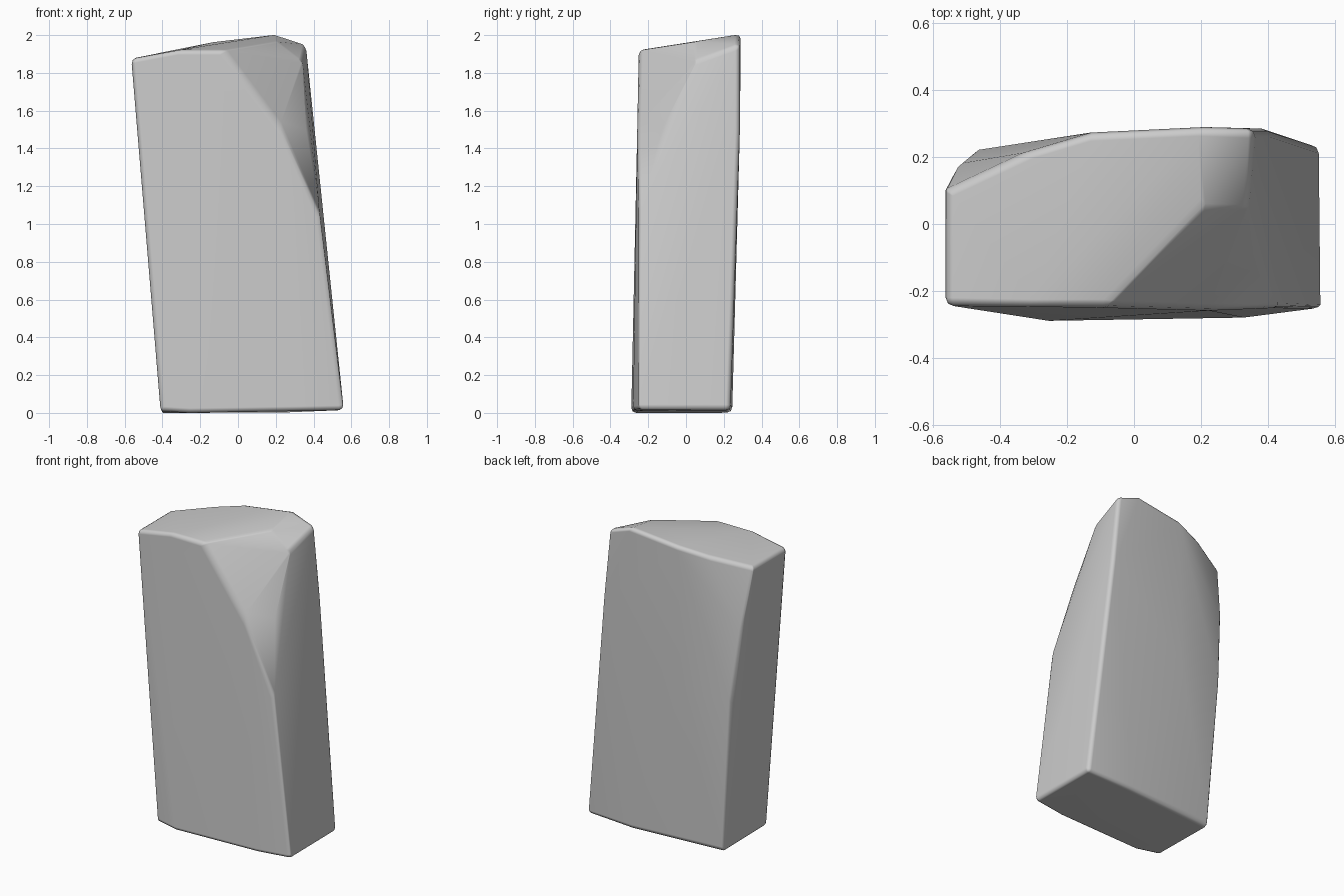
import bpy
import bmesh
from math import radians

cube = bpy.data.objects.get("Cube")
if cube:
    bpy.data.objects.remove(cube)

stone_grey = bpy.data.materials.new("stone_grey")
stone_grey.use_nodes = True
GREY = (0.6, 0.6, 0.6, 1)
stone_grey.diffuse_color = GREY
stone_grey.node_tree.nodes["Principled BSDF"].inputs["Base Color"].default_value = GREY

# Corners of the leaning slab
foot = [(-.41, -.26, .01), (-.25, -.29, 0), (.33, -.28, .01), (.56, -.25, .015),
        (.555, .235, .015), (.2, .245, 0), (-.405, .2, 0)]
middle = [(-.48, -.25, 1), (.44, -.25, 1.02), (.45, .265, 1),
          (-.15, .265, 1), (-.475, .22, 1), (-.525, .18, 1.45)]
top = [(-.565, -.245, 1.875), (-.32, -.25, 1.92), (-.565, .1, 1.875),
       (-.32, .215, 1.925), (-.12, .275, 1.965), (.2, .29, 2.005), (.36, .285, 1.95),
       (.405, .285, 1.5)]
# Broken front corner
break_edge = [(-.08, -.25, 1.92), (.22, -.258, 1.52), (.36, -.13, 1.5),
              (.2, .04, 1.965), (.34, .06, 1.87)]

bm = bmesh.new()
for p in foot + middle + top + break_edge:
    bm.verts.new(p)
hull = bmesh.ops.convex_hull(bm, input=bm.verts)
loose = [v for v in bm.verts if not v.link_faces]
bmesh.ops.delete(bm, geom=loose, context="VERTS")
bmesh.ops.dissolve_limit(bm, angle_limit=radians(3), verts=bm.verts, edges=bm.edges)
bmesh.ops.recalc_face_normals(bm, faces=bm.faces)

mesh = bpy.data.meshes.new("stone_slab")
bm.to_mesh(mesh)
bm.free()
mesh.materials.append(stone_grey)
slab = bpy.data.objects.new("stone_slab", mesh)
bpy.context.collection.objects.link(slab)
mesh.shade_smooth()

# Worn edges
bevel = slab.modifiers.new("worn_edges", "BEVEL")
bevel.width = 0.025
bevel.segments = 2
bevel.limit_method = "ANGLE"
bevel.angle_limit = radians(28)
normals = slab.modifiers.new("even_shading", "WEIGHTED_NORMAL")
normals.keep_sharp = True
